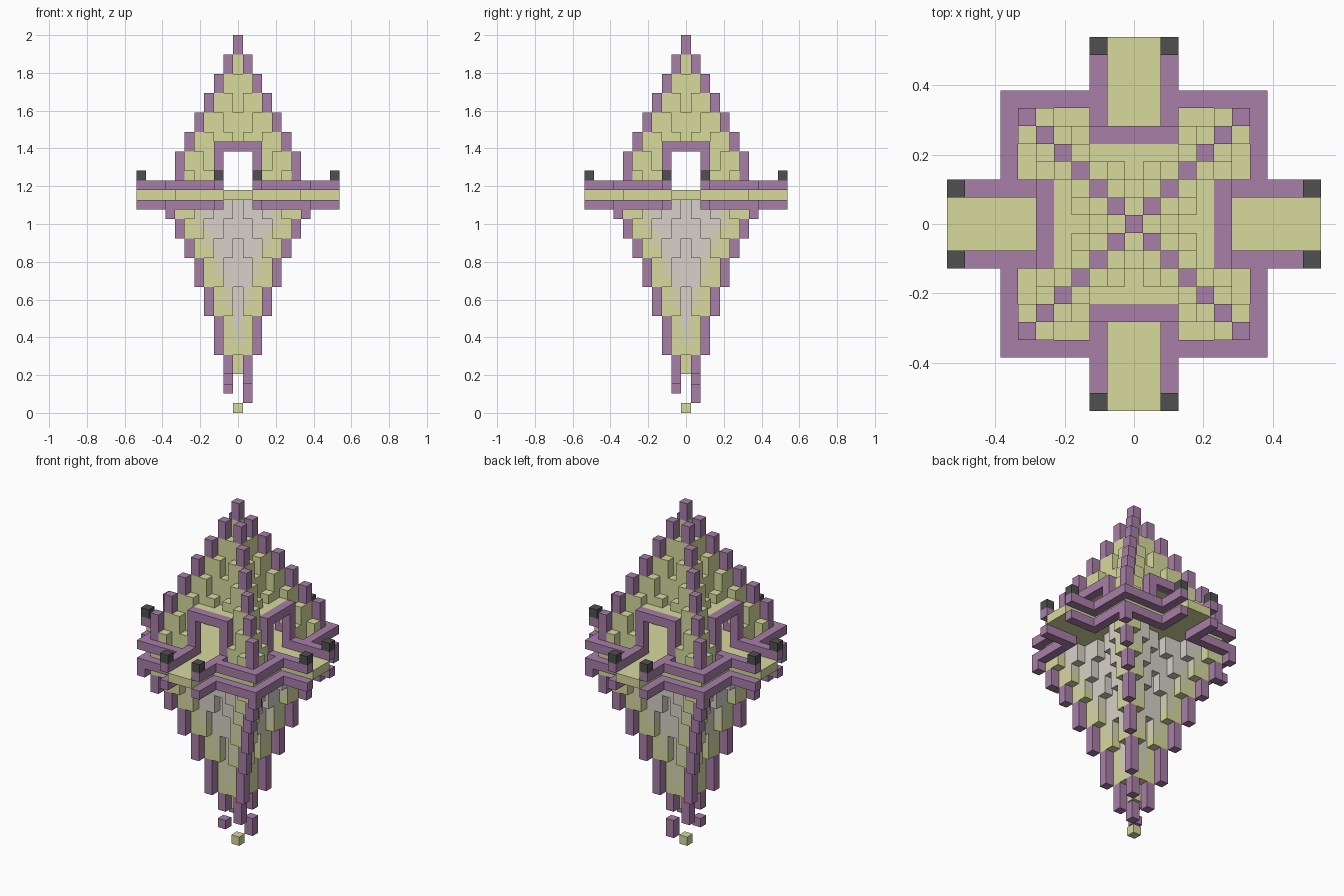
import bpy, bmesh
from mathutils import Vector

cube = bpy.data.objects.get("Cube")
if cube:
    bpy.data.objects.remove(cube)

V = 2 / 39                 # edge length of one block
FLOOR = 22                 # level of the floor plate
LOW = [4, 3, 6, 10, 13, 16, 18, 20]   # lower end of each ring's corner column


def make_material(name, rgb):
    mat = bpy.data.materials.new(name)
    mat.use_nodes = True
    mat.diffuse_color = (*rgb, 1)
    mat.node_tree.nodes["Principled BSDF"].inputs["Base Color"].default_value = (*rgb, 1)
    return mat


MATS = {
    "olive": make_material("pale_olive", (.68, .70, .335)),
    "purple": make_material("dusty_purple", (.39, .21, .39)),
    "grey": make_material("warm_grey", (.68, .64, .58)),
    "sage": make_material("greyed_olive", (.68, .67, .46)),
    "dark": make_material("charcoal", (.08, .08, .08)),
}
blocks = {}                # (x, y, z) -> (part, colour)


def column(part, colour, x, y, z0, z1):
    for z in range(z0, z1):
        blocks[x, y, z] = (part, colour)


def ring(x, y):
    """Ring number and distance from the middle of that ring's side."""
    return max(abs(x), abs(y)), min(abs(x), abs(y))


def roof_top(k, a):
    if k in (4, 5) and a <= 2:
        return 28
    return max(28 if k < 4 else 23, 39 - 4 * k + 2 * a)


def low(i):
    return LOW[i] if i < len(LOW) else FLOOR


def square(n):
    return [(x, y) for x in range(-n, n + 1) for y in range(-n, n + 1)]


# Floor plate in the shape of a plus, set back between an upper and a lower rim
for x, y in square(10):
    k, a = ring(x, y)
    if k > 7 and a > 2:
        continue
    if (k == 7 and a >= 2) or (k > 7 and a == 2):
        column("lower_rim", "purple", x, y, FLOOR - 1, FLOOR)
        column("upper_rim", "purple", x, y, FLOOR + 1, FLOOR + 2)
    else:
        column("floor_plate", "olive", x, y, FLOOR, FLOOR + 1)
    if k == 6 and a == 2:
        column("upper_rim", "purple", x, y, FLOOR + 1, FLOOR + 2)
    if k == 10 and a == 2:
        column("rim_posts", "dark", x, y, FLOOR + 2, FLOOR + 3)

# Hollow stepped roof with raised ridges on the diagonals and four archways
for x, y in square(6):
    k, a = ring(x, y)
    top = roof_top(k, a)
    if k == 5 and a <= 2:
        column("arch_frames", "purple", x, y, 23 if a == 2 else 27, top)
    elif k == 4 and a <= 2:
        column("roof", "olive", x, y, 27, top)
    elif k < 6 or a > 2:
        bottom = min(roof_top(k + 1, a), top - 1) if k < 6 else 23
        column("roof", "olive", x, y, bottom, top)
    if a == k:
        column("roof_ridges", "purple", x, y, top - 2 if k < 6 else 23, top)

# Hanging spire, olive next to the ridges and grey towards the middle
for x, y in square(7):
    k, a = ring(x, y)
    fade = low(min(a + 2, 7))
    for z in range(low(2 * k - a), FLOOR):
        if (x, y, z) not in blocks:
            colour = "olive" if z <= fade else "sage" if z <= fade + 2 else "grey"
            column("spire", colour, x, y, z, z + 1)
    if a == k > 0:
        column("spire_ridges", "purple", x, y, low(k), low(k + 1))

# Loose blocks under the tip
for s in (-1, 1):
    del blocks[s, s, 3]
column("loose_blocks", "purple", 1, 1, 1, 3)
column("loose_blocks", "purple", -1, -1, 2, 3)
column("tip_block", "olive", 0, 0, 0, 1)

AXES = [Vector(v) for v in ((1, 0, 0), (0, 1, 0), (0, 0, 1))]


def build(part):
    """Mesh of the outer faces of one part's blocks."""
    cells = {c: col for c, (p, col) in blocks.items() if p == part}
    names = sorted(set(cells.values()))
    bm = bmesh.new()
    for cell, colour in cells.items():
        centre = Vector(cell) + Vector((0, 0, .5))
        for i in range(3):
            for s in (-1, 1):
                n = AXES[i] * s
                if tuple(int(c + d) for c, d in zip(cell, n)) in blocks:
                    continue
                u, w = AXES[(i + 1) % 3] / 2, AXES[(i + 2) % 3] * s / 2
                mid = centre + n / 2
                corners = (mid - u - w, mid + u - w, mid + u + w, mid - u + w)
                face = bm.faces.new([bm.verts.new(p * V) for p in corners])
                face.material_index = names.index(colour)
    bmesh.ops.remove_doubles(bm, verts=bm.verts[:], dist=V / 100)
    bmesh.ops.dissolve_limit(bm, angle_limit=.01, verts=bm.verts[:],
                             edges=bm.edges[:], delimit={'MATERIAL', 'NORMAL'})
    mesh = bpy.data.meshes.new(part)
    bm.to_mesh(mesh)
    bm.free()
    for name in names:
        mesh.materials.append(MATS[name])
    bpy.context.collection.objects.link(bpy.data.objects.new(part, mesh))


for part in sorted({p for p, _ in blocks.values()}):
    build(part)
